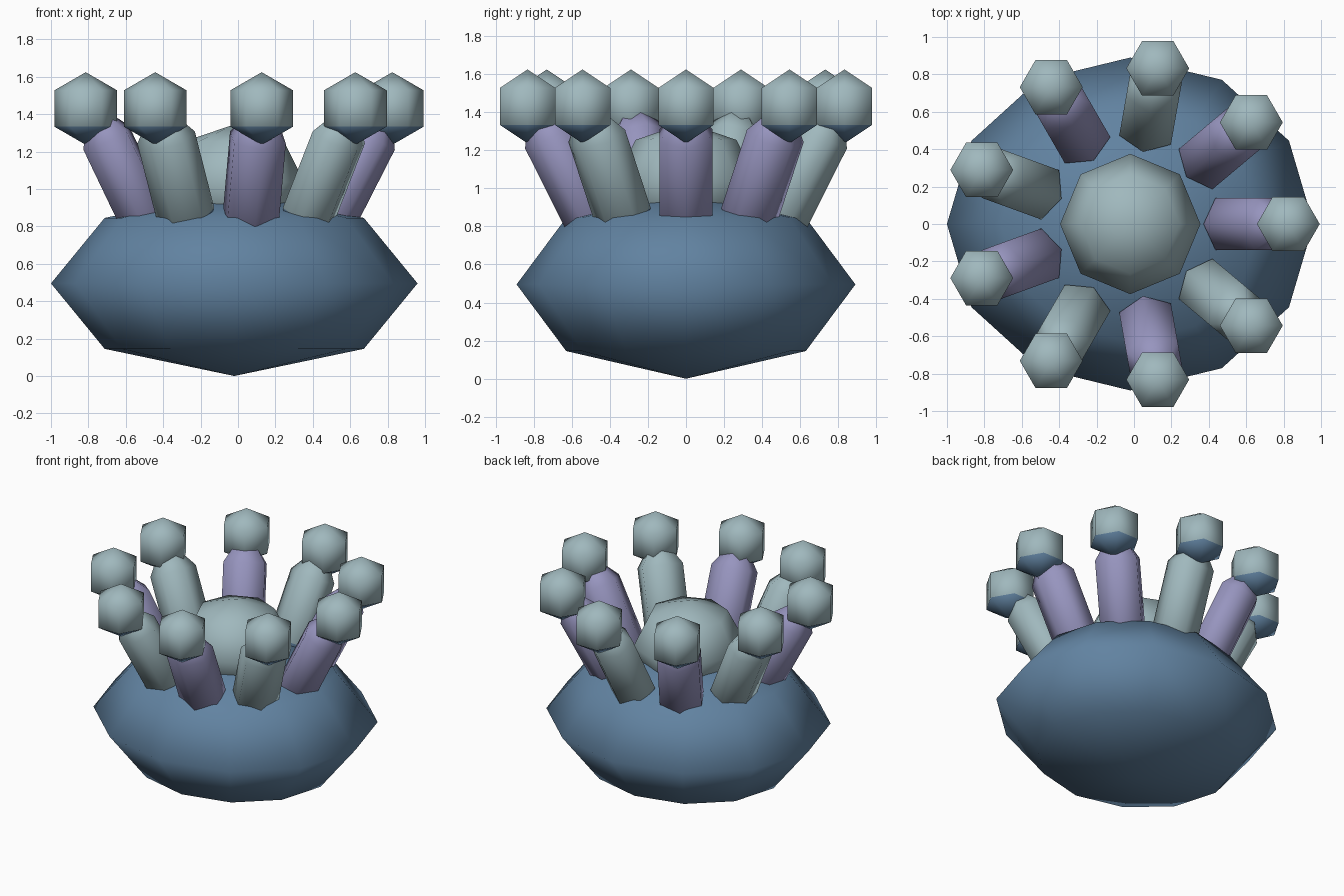
import bpy
import bmesh
from math import atan2, cos, sin, radians
from mathutils import Matrix, Vector

cube = bpy.data.objects.get("Cube")
if cube:
    bpy.data.objects.remove(cube, do_unlink=True)


def material(name, rgb):
    mat = bpy.data.materials.new(name)
    mat.use_nodes = True
    mat.diffuse_color = (*rgb, 1)
    mat.node_tree.nodes["Principled BSDF"].inputs["Base Color"].default_value = (*rgb, 1)
    return mat


BLUE = material("deep blue", (0.12, 0.225, 0.355))
TEAL = material("pale teal", (0.35, 0.48, 0.51))
PURPLE = material("soft purple", (0.31, 0.30, 0.52))


def ball(name, sides, rings, scale, place, top, under=None):
    """Low-poly smooth ball; the lowest cap takes the second colour."""
    bm = bmesh.new()
    bmesh.ops.create_uvsphere(bm, u_segments=sides, v_segments=rings, radius=1)
    # Turn the ball so that a corner points along +x
    corner = next(v.co for v in bm.verts if v.co.xy.length > 0.1)
    turn = Matrix.Rotation(-atan2(corner.y, corner.x), 4, "Z")
    bm.transform(Matrix.Diagonal((*scale, 1)) @ turn)
    for face in bm.faces:
        face.smooth = True
        if under and len(face.verts) == 3 and face.calc_center_median().z < 0:
            face.material_index = 1
    mesh = bpy.data.meshes.new(name)
    bm.to_mesh(mesh)
    bm.free()
    mesh.materials.append(top)
    if under:
        mesh.materials.append(under)
    obj = bpy.data.objects.new(name, mesh)
    obj.matrix_world = place
    bpy.context.collection.objects.link(obj)
    return obj


CENTRE = Vector((-0.02, 0, 0))


def at(r, angle, z):
    return Matrix.Translation(CENTRE + Vector((r * cos(angle), r * sin(angle), z)))


# Body and central dome
ball("body", 12, 4, (0.98, 0.89, 0.495), at(0, 0, 0.495), BLUE)
ball("dome", 8, 4, (0.375, 0.375, 0.31), at(0, 0, 1.035), TEAL)

# Ring of outward leaning stalks, each with an upright knob
purple_stalks = {0, 1, 3, 5, 7}
for i in range(9):
    angle = radians(40 * i)
    lean = Matrix.Rotation(angle, 4, "Z") @ Matrix.Rotation(radians(27), 4, "Y")
    is_purple = i in purple_stalks
    ball(f"stalk_{i + 1}", 6, 3, (0.167, 0.187, 0.46), at(0.625, angle, 1.07) @ lean,
         PURPLE if is_purple else TEAL, None if is_purple else BLUE)
    ball(f"knob_{i + 1}", 6, 3, (0.194,) * 3, at(0.845, angle, 1.43), TEAL, BLUE)
